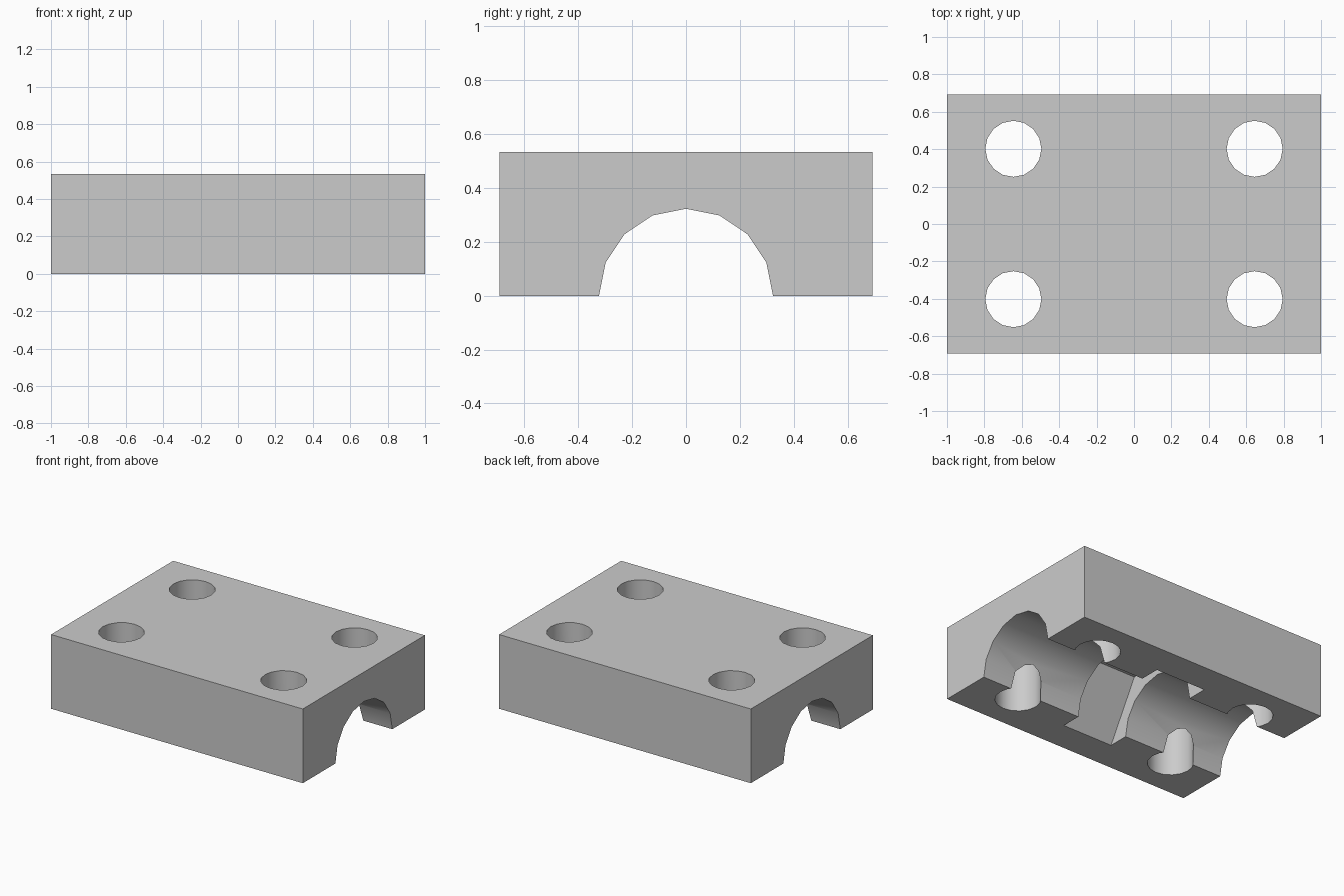
import bpy
import math

default = bpy.data.objects.get("Cube")
if default:
    bpy.data.objects.remove(default, do_unlink=True)

LENGTH, DEPTH, HEIGHT = 2.0, 1.386, 0.533
HOLE_X, HOLE_Y, HOLE_RADIUS = 0.645, 0.402, 0.15
GROOVE_RADIUS = 0.323
NUT_RADIUS, NUT_WIDTH = 0.47, 0.4

grey = bpy.data.materials.new("plain grey")
grey.use_nodes = True
colour = (0.6, 0.6, 0.6, 1)
grey.diffuse_color = colour
grey.node_tree.nodes["Principled BSDF"].inputs["Base Color"].default_value = colour

# Solid block
bpy.ops.mesh.primitive_cube_add(size=1, location=(0, 0, HEIGHT / 2))
block = bpy.context.object
block.name = "clamp_block"
block.scale = (LENGTH, DEPTH, HEIGHT)
bpy.ops.object.transform_apply(location=True, rotation=True, scale=True)
block.data.materials.append(grey)


def cut(name, sides, radius, length, location, along_x=False):
    """Remove a prism from the block."""
    bpy.ops.mesh.primitive_cylinder_add(
        vertices=sides, radius=radius, depth=length, location=location,
        rotation=(0, math.pi / 2 if along_x else 0, 0))
    cutter = bpy.context.object
    cutter.name = name
    cutter.hide_render = True
    cutter.data.materials.append(grey)
    bpy.context.view_layer.objects.active = block
    mod = block.modifiers.new(name, 'BOOLEAN')
    mod.operation = 'DIFFERENCE'
    mod.solver = 'EXACT'
    mod.object = cutter
    bpy.ops.object.modifier_apply(modifier=name)
    bpy.data.objects.remove(cutter, do_unlink=True)


# Half-round groove along the underside, with a hexagonal pocket midway
cut("groove", 16, GROOVE_RADIUS, LENGTH + 0.4, (0, 0, 0), along_x=True)
cut("hex_pocket", 6, NUT_RADIUS, NUT_WIDTH, (0, 0, 0), along_x=True)

# Four bolt holes straight through
for sx in (-1, 1):
    for sy in (-1, 1):
        cut("bolt_hole", 16, HOLE_RADIUS, HEIGHT * 2,
            (sx * HOLE_X, sy * HOLE_Y, HEIGHT / 2))

# Smooth bores, sharp edges elsewhere
bpy.ops.object.select_all(action='DESELECT')
block.select_set(True)
bpy.context.view_layer.objects.active = block
bpy.ops.object.shade_smooth_by_angle(angle=math.radians(30))
